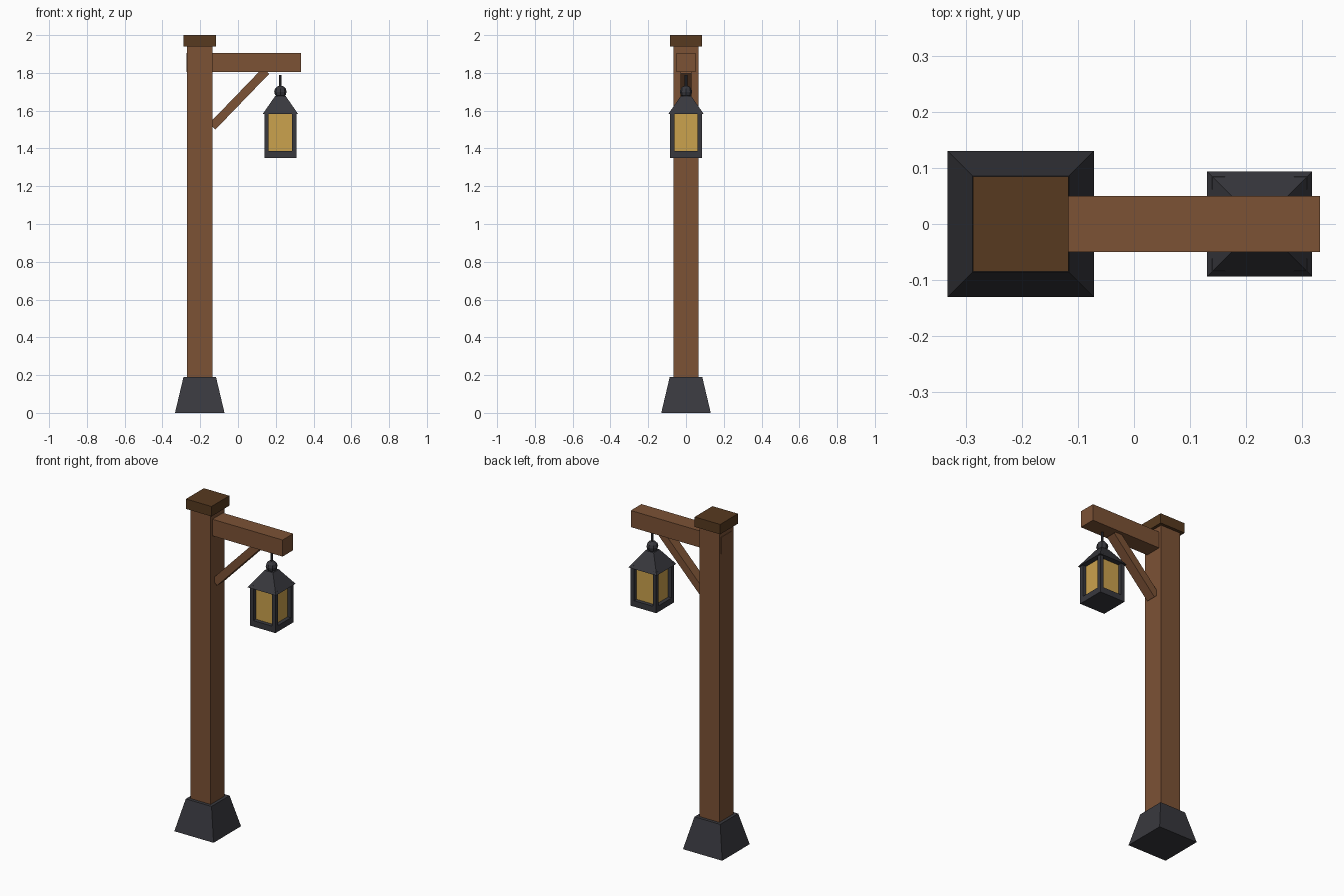
import bpy, bmesh, math
from mathutils import Matrix

if "Cube" in bpy.data.objects:
    bpy.data.objects.remove(bpy.data.objects["Cube"])


def material(name, rgb):
    m = bpy.data.materials.new(name)
    m.diffuse_color = (*rgb, 1)
    m.use_nodes = True
    m.node_tree.nodes["Principled BSDF"].inputs["Base Color"].default_value = m.diffuse_color
    return m


WOOD = material("brown wood", (0.2, 0.084, 0.036))
DARK_WOOD = material("dark wood", (0.095, 0.042, 0.014))
IRON = material("dark iron", (0.04, 0.04, 0.048))
GLASS = material("amber glass", (0.60, 0.36, 0.075))


def finish(name, bm, mat):
    bmesh.ops.recalc_face_normals(bm, faces=bm.faces)
    mesh = bpy.data.meshes.new(name)
    bm.to_mesh(mesh)
    bm.free()
    mesh.materials.append(mat)
    ob = bpy.data.objects.new(name, mesh)
    bpy.context.collection.objects.link(ob)
    return ob


def box(name, mat, center, size, tilt=0):
    """Box, optionally tilted about the y axis."""
    bm = bmesh.new()
    m = (Matrix.Translation(center) @ Matrix.Rotation(tilt, 4, 'Y')
         @ Matrix.Diagonal((*size, 1)))
    bmesh.ops.create_cube(bm, size=1, matrix=m)
    return finish(name, bm, mat)


def frustum(name, mat, x, z0, z1, half0, half1):
    """Square block tapering from half0 at z0 to half1 at z1."""
    bm = bmesh.new()
    rings = [[bm.verts.new((x + sx * h, sy * h, z))
              for sx, sy in ((-1, -1), (1, -1), (1, 1), (-1, 1))]
             for z, h in ((z0, half0), (z1, half1))]
    bm.faces.new(rings[0])
    bm.faces.new(rings[1])
    for i in range(4):
        j = (i + 1) % 4
        bm.faces.new((rings[0][i], rings[0][j], rings[1][j], rings[1][i]))
    return finish(name, bm, mat)


POST_X, LAMP_X = -0.2025, 0.2245

# Post with stone foot and cap
frustum("foot", IRON, POST_X, 0, 0.19, 0.131, 0.086)
box("post", WOOD, (POST_X, 0, 1.045), (0.134, 0.134, 1.79))
box("post_cap", DARK_WOOD, (POST_X, 0, 1.97), (0.17, 0.17, 0.06))

# Arm and diagonal brace
box("arm", WOOD, (0.0305, 0, 1.855), (0.605, 0.101, 0.1))
box("brace", WOOD, (0.0065, 0, 1.664), (0.41, 0.06, 0.046), math.radians(-46))

# Lantern body: floor plate, recessed glass, corner bars, roof
box("lantern_floor", IRON, (LAMP_X, 0, 1.368), (0.17, 0.17, 0.036))
box("lantern_glass", GLASS, (LAMP_X, 0, 1.484), (0.124, 0.124, 0.2))
for sx in (-1, 1):
    for sy in (-1, 1):
        box("lantern_corner_bar", IRON,
            (LAMP_X + sx * 0.0735, sy * 0.0735, 1.489), (0.023, 0.023, 0.214))
frustum("lantern_roof", IRON, LAMP_X, 1.582, 1.677, 0.094, 0.028)

# Hanging knob and rod
bm = bmesh.new()
bmesh.ops.create_uvsphere(bm, u_segments=8, v_segments=6, radius=0.033,
                          matrix=Matrix.Translation((LAMP_X, 0, 1.70)))
finish("hanger_knob", bm, IRON)
bm = bmesh.new()
bmesh.ops.create_cone(bm, cap_ends=True, segments=8, radius1=0.007, radius2=0.007,
                      depth=0.08, matrix=Matrix.Translation((LAMP_X, 0, 1.75)))
finish("hanger_rod", bm, IRON)
